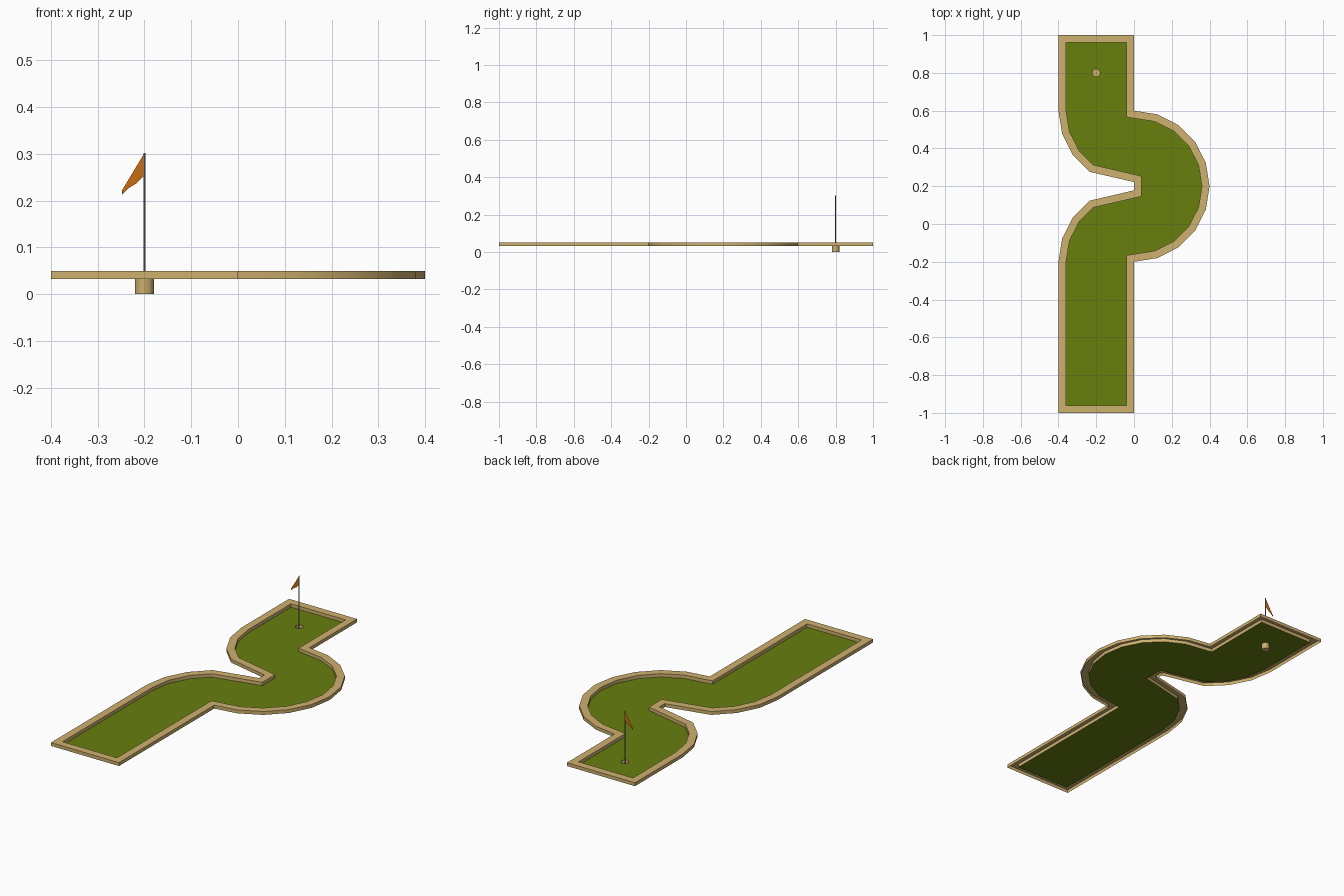
import bpy, bmesh, math
from mathutils import Vector

if "Cube" in bpy.data.objects:
    bpy.data.objects.remove(bpy.data.objects["Cube"])

BASE, TOP, BORDER = 0.032, 0.05, 0.04
HOLE, HOLE_R, HOLE_SIDES = (-0.2, 0.8), 0.02, 12


def material(name, rgb):
    m = bpy.data.materials.new(name)
    m.diffuse_color = (*rgb, 1)
    m.use_nodes = True
    m.node_tree.nodes["Principled BSDF"].inputs["Base Color"].default_value = m.diffuse_color
    return m


GREEN = material("turf green", (0.135, 0.21, 0.004))
WOOD = material("light wood", (0.62, 0.44, 0.16))
ORANGE = material("flag orange", (0.58, 0.15, 0.006))
GREY = material("pole grey", (0.2, 0.22, 0.22))


def finish(name, bm, mat, smooth=False):
    me = bpy.data.meshes.new(name)
    bm.to_mesh(me)
    bm.free()
    ob = bpy.data.objects.new(name, me)
    bpy.context.collection.objects.link(ob)
    me.materials.append(mat)
    if smooth:
        bpy.ops.object.select_all(action='DESELECT')
        ob.select_set(True)
        bpy.context.view_layer.objects.active = ob
        bpy.ops.object.shade_smooth_by_angle(angle=math.radians(30))
    return ob


def arc(cx, cy, r, a0, a1, steps):
    return [(cx + r * math.cos(math.radians(a0 + (a1 - a0) * i / steps)),
             cy + r * math.sin(math.radians(a0 + (a1 - a0) * i / steps)))
            for i in range(steps + 1)]


def inset(pts, d):
    """Mitred inward offset of a counter-clockwise outline."""
    out = []
    for i, p in enumerate(pts):
        p, a, b = Vector(p), Vector(pts[i - 1]), Vector(pts[(i + 1) % len(pts)])
        e, f = (p - a).normalized(), (b - p).normalized()
        n, m = Vector((-e.y, e.x)), Vector((-f.y, f.x))
        out.append(tuple(p + (n + m) * d / (1 + n.dot(m))))
    return out


def ring(bm, pts, z):
    return [bm.verts.new((x, y, z)) for x, y in pts]


def bridge(bm, lower, upper):
    n = len(lower)
    for i in range(n):
        j = (i + 1) % n
        bm.faces.new((lower[i], lower[j], upper[j], upper[i]))


# course outline: straight lane, half-circle bulge, pinched notch
outer = [(-0.4, -1), (0, -1)]
outer += arc(0, 0.2, 0.4, -90, 90, 10)
outer += [(0, 1), (-0.4, 1)]
outer += arc(0, 0.6, 0.4, 180, 234, 3)
outer += [(0, 0.222), (0, 0.178)]
outer += arc(0, -0.2, 0.4, 126, 180, 3)
inner = inset(outer, BORDER)
hole = arc(*HOLE, HOLE_R, 0, 360, HOLE_SIDES)[:-1]

# wooden border, an open-bottomed rail
bm = bmesh.new()
rings = [ring(bm, outer, BASE), ring(bm, outer, TOP),
         ring(bm, inner, TOP), ring(bm, inner, BASE)]
for lo, hi in zip(rings, rings[1:]):
    bridge(bm, lo, hi)
finish("border_rail", bm, WOOD, True)

# turf with the hole left open
bm = bmesh.new()
edges = []
for pts in (inner, hole):
    vs = ring(bm, pts, BASE)
    edges += [bm.edges.new((vs[i - 1], vs[i])) for i in range(len(vs))]
bmesh.ops.triangle_fill(bm, edges=edges, use_beauty=True, normal=(0, 0, 1))
for f in bm.faces:
    f.normal_update()
    if f.normal.z < 0:
        f.normal_flip()
finish("turf", bm, GREEN)

# cup under the hole
bm = bmesh.new()
low, high = ring(bm, hole, 0), ring(bm, hole, BASE)
bridge(bm, low, high)
bm.faces.new(low[::-1])
finish("cup", bm, WOOD, True)

# flag pole
bm = bmesh.new()
circle = arc(*HOLE, 0.0024, 0, 360, 8)[:-1]
low, high = ring(bm, circle, 0.001), ring(bm, circle, 0.302)
bridge(bm, low, high)
bm.faces.new(high)
bm.faces.new(low[::-1])
finish("flag_pole", bm, GREY, True)

# pennant, a thin flat sheet hanging to the left
bm = bmesh.new()
profile = [(-0.2, 0.302), (-0.248, 0.222), (-0.248, 0.213), (-0.232, 0.228),
           (-0.217, 0.237), (-0.2, 0.254)]
bm.faces.new([bm.verts.new((x, HOLE[1], z)) for x, z in profile])
finish("pennant", bm, ORANGE)
